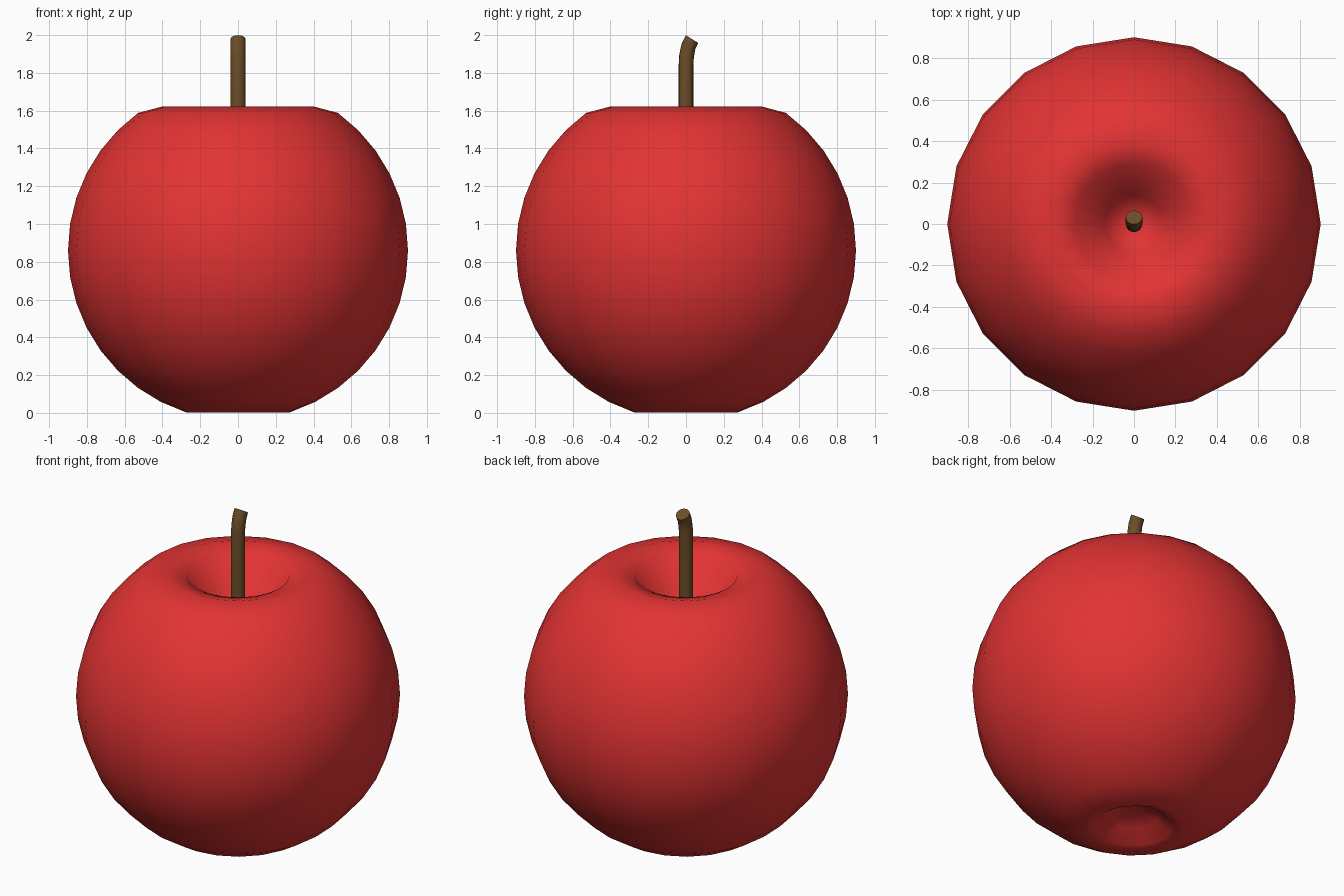
import bpy, bmesh, math
from mathutils import Vector

if "Cube" in bpy.data.objects:
    bpy.data.objects.remove(bpy.data.objects["Cube"])


def material(name, rgb):
    m = bpy.data.materials.new(name)
    m.diffuse_color = (*rgb, 1)
    m.use_nodes = True
    m.node_tree.nodes["Principled BSDF"].inputs["Base Color"].default_value = m.diffuse_color
    return m


def skin(name, rings, mat, start=None, end=None):
    """Skin a stack of vertex rings; start/end are pole points, or None for a flat cap."""
    bm = bmesh.new()
    loops = [[bm.verts.new(p) for p in ring] for ring in rings]
    n = len(loops[0])
    for a, b in zip(loops, loops[1:]):
        for i in range(n):
            j = (i + 1) % n
            bm.faces.new((a[i], a[j], b[j], b[i]))
    for loop, pole in ((loops[0], start), (loops[-1], end)):
        if pole is None:
            bm.faces.new(loop)
        else:
            tip = bm.verts.new(pole)
            for i in range(n):
                bm.faces.new((loop[i], loop[(i + 1) % n], tip))
    bmesh.ops.recalc_face_normals(bm, faces=bm.faces)
    mesh = bpy.data.meshes.new(name)
    bm.to_mesh(mesh)
    bm.free()
    mesh.materials.append(mat)
    obj = bpy.data.objects.new(name, mesh)
    bpy.context.collection.objects.link(obj)
    return obj


def smooth(obj, degrees):
    bpy.ops.object.select_all(action='DESELECT')
    obj.select_set(True)
    bpy.context.view_layer.objects.active = obj
    bpy.ops.object.shade_smooth_by_angle(angle=math.radians(degrees))


red = material("apple red", (0.76, 0.033, 0.033))
brown = material("stem brown", (0.15, 0.075, 0.02))

# Fruit: sphere rings with a dimple pressed into each end
SIDES, R, MID = 20, 0.9, 0.86
profile = [(0.14, 0.07, 0.015), (0.22, 0.012, 0.006), (0.275, 0.003, 0)]
for k in range(-7, 7):
    a = math.radians(9 * k)
    profile.append((R * math.cos(a), MID + R * math.sin(a), 0))
profile += [(0.40, 1.622, 0), (0.285, 1.59, 0), (0.141, 1.36, 0)]
rings = []
for r, z, lobe in profile:
    ring = []
    for i in range(SIDES):
        t = 2 * math.pi * i / SIDES
        ring.append((r * math.cos(t), r * math.sin(t), z + lobe * (1 + math.cos(5 * t)) / 2))
    rings.append(ring)
apple = skin("apple_body", rings, red, (0, 0, 0.12), (0, 0, 1.25))
smooth(apple, 180)

# Stem: round rod that leans back at the tip
path = [(0, 1.22, 0), (0, 1.84, 0), (0.003, 1.89, 8), (0.013, 1.94, 20), (0.032, 1.979, 32)]
rings = []
for y, z, lean in path:
    a = math.radians(lean)
    across = Vector((0, math.cos(a), -math.sin(a)))
    ring = []
    for i in range(16):
        t = 2 * math.pi * i / 16
        ring.append(Vector((0.04 * math.cos(t), y, z)) + across * 0.039 * math.sin(t))
    rings.append(ring)
stem = skin("stem", rings, brown)
smooth(stem, 50)
